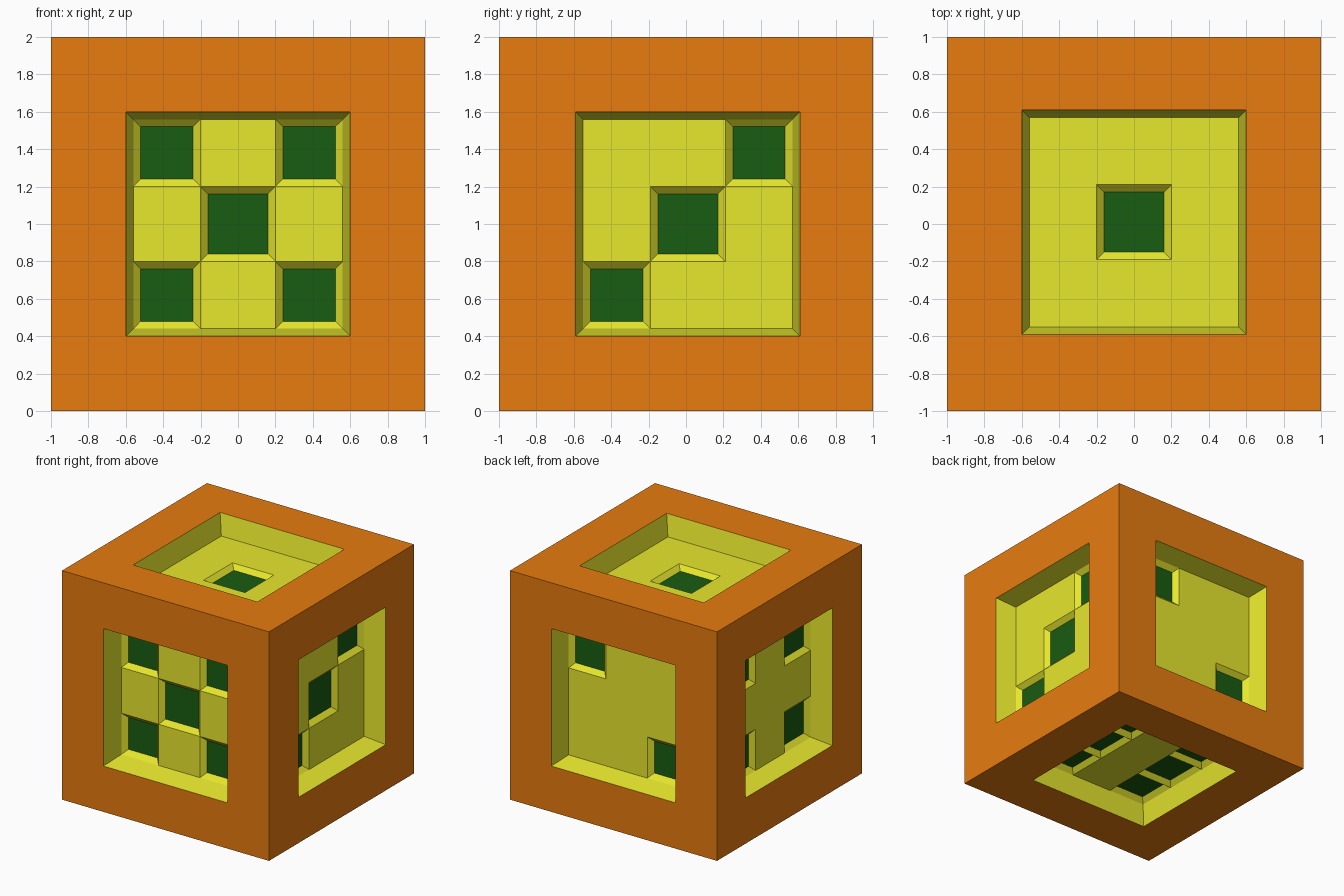
import bpy, bmesh
from mathutils import Vector

if "Cube" in bpy.data.objects:
    bpy.data.objects.remove(bpy.data.objects["Cube"])

SHIFT = 0.01      # the recesses sit slightly towards the back
STEP = 0.04       # slope width of each recess
X, Y, Z = Vector((1, 0, 0)), Vector((0, 1, 0)), Vector((0, 0, 1))

mesh = bpy.data.meshes.new("dice")
for name, col in (("orange_frame", (0.8, 0.2, 0.005, 1)),
                  ("yellow_recess", (0.8, 0.8, 0.027, 1)),
                  ("green_pip", (0.0097, 0.107, 0.0056, 1))):
    mat = bpy.data.materials.new(name)
    mat.diffuse_color = col
    mat.use_nodes = True
    mat.node_tree.nodes["Principled BSDF"].inputs["Base Color"].default_value = mat.diffuse_color
    mesh.materials.append(mat)
bm = bmesh.new()


def face(points, mat):
    f = bm.faces.new([bm.verts.new(p) for p in points])
    f.material_index = mat


def side(n, u, pips, depth=0.18):
    v = n.cross(u)
    mid = Vector((0, SHIFT * (1 - abs(n.y)), 0))

    def at(a, b, d):
        return mid + u * a + v * b + n * (1 - d)

    rim = (-0.6, -0.2, 0.2, 0.6)
    low = (-0.6 + STEP, -0.2, 0.2, 0.6 - STEP)
    # frame and sloping walls, one edge at a time, turned by quarter turns
    for k in range(4):
        def turn(a, b):
            for _ in range(k):
                a, b = -b, a
            return a, b
        o1, o2 = [Vector(u * a + v * b + n) for a, b in (turn(-1, -1), turn(1, -1))]
        face([o1, o2] + [at(*turn(r, -0.6), 0) for r in reversed(rim)], 0)
        for i in range(3):
            face([at(*turn(rim[i], -0.6), 0), at(*turn(rim[i + 1], -0.6), 0),
                  at(*turn(low[i + 1], low[0]), depth),
                  at(*turn(low[i], low[0]), depth)], 1)
    # 3 x 3 floor: plain cells or sunken pips
    for i in range(3):
        for j in range(3):
            a0, a1, b0, b1 = low[i], low[i + 1], low[j], low[j + 1]
            outer = [at(a, b, depth) for a, b in ((a0, b0), (a1, b0), (a1, b1), (a0, b1))]
            if (i - 1, j - 1) not in pips:
                face(outer, 1)
                continue
            s = STEP
            inner = [at(a, b, depth + STEP) for a, b in
                     ((a0 + s, b0 + s), (a1 - s, b0 + s), (a1 - s, b1 - s), (a0 + s, b1 - s))]
            face(inner, 2)
            for k in range(4):
                m = (k + 1) % 4
                face([outer[k], outer[m], inner[m], inner[k]], 1)


corners = [(a, b) for a in (-1, 1) for b in (-1, 1)]
side(-Y, X, corners + [(0, 0)], 0.19)                       # front: five
side(Y, -X, [(-1, 1), (1, -1)])                             # back: two
side(X, Y, [(-1, -1), (0, 0), (1, 1)])                      # right: three
side(-X, -Y, corners)                                       # left: four
side(Z, X, [(0, 0)])                                        # top: one
side(-Z, Y, [(a, b) for a in (-1, 0, 1) for b in (-1, 1)])  # bottom: six

bmesh.ops.remove_doubles(bm, verts=bm.verts, dist=0.0005)
bm.to_mesh(mesh)
bm.free()
dice = bpy.data.objects.new("dice", mesh)
dice.location.z = 1
bpy.context.collection.objects.link(dice)
